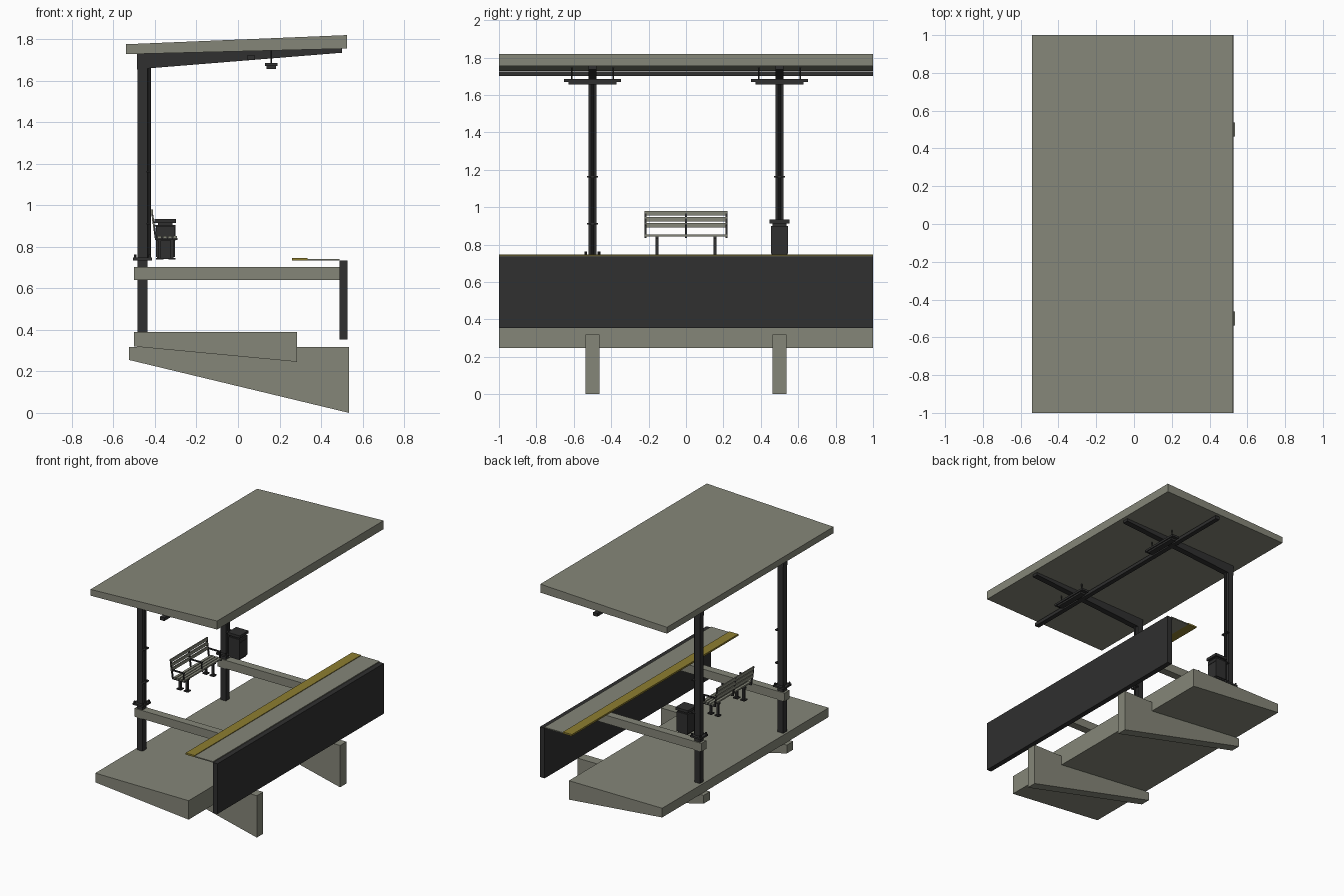
import bpy, bmesh
from mathutils import Matrix, Vector

cube = bpy.data.objects.get("Cube")
if cube:
    bpy.data.objects.remove(cube, do_unlink=True)


def material(name, rgb):
    m = bpy.data.materials.new(name)
    m.use_nodes = True
    m.diffuse_color = (*rgb, 1)
    m.node_tree.nodes["Principled BSDF"].inputs["Base Color"].default_value = (*rgb, 1)
    return m


CONCRETE = material("warm grey concrete", (0.235, 0.24, 0.19))
STEEL = material("charcoal steel", (0.029, 0.029, 0.029))
YELLOW = material("safety yellow", (0.27, 0.21, 0.03))


def finish(name, bm, mat):
    bmesh.ops.recalc_face_normals(bm, faces=bm.faces)
    mesh = bpy.data.meshes.new(name)
    bm.to_mesh(mesh)
    bm.free()
    mesh.materials.append(mat)
    ob = bpy.data.objects.new(name, mesh)
    bpy.context.collection.objects.link(ob)
    return ob


def prism(name, profile, y, width, mat):
    """Extrude an x-z profile along y, centred on y."""
    bm = bmesh.new()
    face = bm.faces.new([bm.verts.new((px, y - width / 2, pz)) for px, pz in profile])
    ext = bmesh.ops.extrude_face_region(bm, geom=[face])["geom"]
    bmesh.ops.translate(bm, vec=(0, width, 0),
                        verts=[v for v in ext if isinstance(v, bmesh.types.BMVert)])
    return finish(name, bm, mat)


def box(name, x, z, y, width, mat):
    """Box from x and z ranges, centred on y."""
    return prism(name, [(x[0], z[0]), (x[1], z[0]), (x[1], z[1]), (x[0], z[1])], y, width, mat)


def rod(name, x, y, z, radius, mat, sides=8):
    """Vertical rod between two heights."""
    bm = bmesh.new()
    bmesh.ops.create_cone(bm, cap_ends=True, segments=sides, radius1=radius, radius2=radius,
                          depth=z[1] - z[0],
                          matrix=Matrix.Translation(Vector((x, y, sum(z) / 2))))
    return finish(name, bm, mat)


# Full-length parts: roof, foundation slab, platform edge
prism("roof", [(-0.54, 1.728), (0.525, 1.755), (0.525, 1.82), (-0.54, 1.776)], 0, 2, CONCRETE)
prism("foundation_slab", [(-0.5, 0.32), (0.285, 0.246), (0.285, 0.39), (-0.5, 0.39)], 0, 2, CONCRETE)
box("edge_wall", (0.488, 0.527), (0.353, 0.735), 0, 2, STEEL)
box("platform_edge", (0.335, 0.49), (0.734, 0.742), 0, 2, CONCRETE)
box("warning_strip", (0.26, 0.335), (0.734, 0.747), 0, 2, YELLOW)
box("roof_rail", (0.045, 0.08), (1.7, 1.725), 0, 2, STEEL)

# Structural frames, one at each post
for side, y in (("front", -0.5), ("back", 0.5)):
    prism(side + "_foundation_fin",
          [(-0.525, 0.255), (0.535, 0), (0.535, 0.318), (-0.525, 0.318)], y, 0.076, CONCRETE)
    box(side + "_cross_beam", (-0.5, 0.488), (0.64, 0.703), y, 0.06, CONCRETE)
    box(side + "_post", (-0.483, -0.437), (0.38, 1.72), y, 0.045, STEEL)
    prism(side + "_roof_beam",
          [(-0.486, 1.655), (-0.43, 1.66), (0.5, 1.735), (0.5, 1.76), (-0.486, 1.735)],
          y, 0.045, STEEL)

    # Collar with bolts at platform level
    box(side + "_post_collar", (-0.505, -0.415), (0.735, 0.748), y, 0.09, STEEL)
    for bx in (-0.495, -0.425):
        for by in (-0.035, 0.035):
            rod(side + "_collar_bolt", bx, y + by, (0.745, 0.762), 0.007, STEEL, 6)

    # Drain pipe and its clips
    rod(side + "_drain_pipe", -0.428, y, (0.745, 1.67), 0.008, STEEL)
    for z in (0.912, 1.162):
        box(side + "_pipe_clip", (-0.44, -0.418), (z - 0.004, z + 0.004), y, 0.06, STEEL)

    # Hanging lamp
    box(side + "_lamp_housing", (0.13, 0.19), (1.67, 1.686), y, 0.305, STEEL)
    box(side + "_lamp_cover", (0.138, 0.182), (1.656, 1.67), y, 0.255, STEEL)
    for dy in (-0.112, 0.112):
        rod(side + "_lamp_hanger", 0.16, y + dy, (1.68, 1.755), 0.004, STEEL)

# Litter bin
box("bin_base", (-0.39, -0.31), (0.742, 0.755), 0.5, 0.08, STEEL)
box("bin_body", (-0.396, -0.304), (0.752, 0.9), 0.5, 0.092, STEEL)
box("bin_neck", (-0.385, -0.315), (0.9, 0.916), 0.5, 0.075, STEEL)
box("bin_lid", (-0.402, -0.298), (0.914, 0.934), 0.5, 0.105, STEEL)
box("bin_door_trim", (-0.304, -0.3), (0.872, 0.88), 0.5, 0.075, STEEL)

# Bench slats
for i in range(4):
    x = -0.387 + i * 0.025
    box("bench_seat_slat", (x, x + 0.019), (0.842, 0.853), 0, 0.445, CONCRETE)
for i in range(3):
    x, z = -0.402 - i * 0.004, 0.892 + i * 0.032
    box("bench_back_slat", (x - 0.008, x), (z, z + 0.024), 0, 0.445, CONCRETE)

# Bench frames with arm rests
for y in (-0.217, 0, 0.217):
    box("bench_seat_support", (-0.4, -0.292), (0.834, 0.843), y, 0.01, STEEL)
    prism("bench_back_support",
          [(-0.4, 0.834), (-0.39, 0.834), (-0.412, 0.978), (-0.42, 0.978)], y, 0.01, STEEL)
    box("bench_arm_rest", (-0.405, -0.3), (0.897, 0.905), y, 0.012, STEEL)
    box("bench_arm_post", (-0.308, -0.3), (0.84, 0.9), y, 0.01, STEEL)

# Bench legs with foot plates
for y in (-0.155, 0.155):
    box("bench_leg_rail", (-0.395, -0.3), (0.83, 0.842), y, 0.016, STEEL)
    for x in (-0.378, -0.318):
        box("bench_leg", (x - 0.008, x + 0.008), (0.742, 0.835), y, 0.016, STEEL)
        box("bench_foot", (x - 0.018, x + 0.018), (0.738, 0.746), y, 0.036, STEEL)
